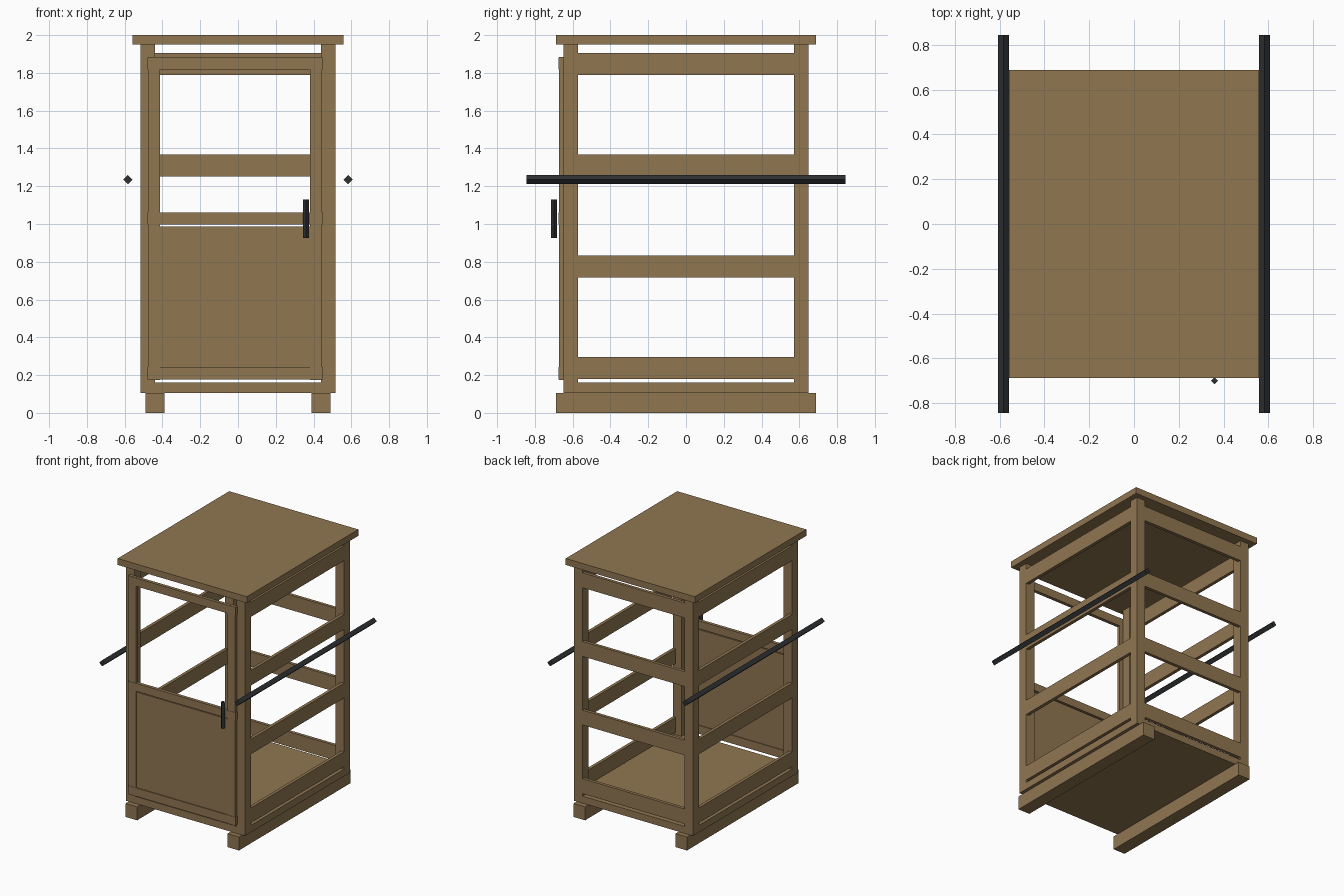
import bpy
import math

cube = bpy.data.objects.get("Cube")
if cube:
    bpy.data.objects.remove(cube, do_unlink=True)


def make_material(name, rgb):
    mat = bpy.data.materials.new(name)
    mat.use_nodes = True
    color = (*rgb, 1.0)
    mat.diffuse_color = color
    mat.node_tree.nodes["Principled BSDF"].inputs["Base Color"].default_value = color
    return mat


wood = make_material("brown wood", (0.28, 0.18, 0.083))
iron = make_material("dark iron", (0.028, 0.03, 0.032))


def box(name, xs, ys, zs):
    """Wooden board given by its extent on each axis."""
    spans = (xs, ys, zs)
    bpy.ops.mesh.primitive_cube_add(size=1, location=[(a + b) / 2 for a, b in spans])
    obj = bpy.context.object
    obj.name = name
    obj.scale = [b - a for a, b in spans]
    bpy.ops.object.transform_apply(location=False, rotation=False, scale=True)
    obj.data.materials.append(wood)


def bar(name, center, radius, length, rotation=(0, 0, 0)):
    """Four-sided iron bar set on edge."""
    bpy.ops.mesh.primitive_cylinder_add(vertices=4, radius=radius, depth=length,
                                        location=center, rotation=rotation)
    obj = bpy.context.object
    obj.name = name
    obj.data.materials.append(iron)


def span(side, inner, outer):
    return tuple(sorted((side * inner, side * outer)))


W, D = 0.515, 0.648        # outer half width and half depth of the frame
POST, BOARD = 0.075, 0.025
SIDES = (("left", 1), ("right", -1))

# Floor and roof
box("floor", (-W, W), (-D, D), (0.105, 0.16))
box("roof", (-0.558, 0.558), (-0.688, 0.688), (1.95, 2.0))

# Skids, corner posts and carrying poles
for label, s in SIDES:
    box(f"{label}_skid", span(s, 0.39, 0.49), (-0.688, 0.688), (0, 0.105))
    for end, e in (("front", -1), ("back", 1)):
        box(f"{label}_{end}_post", span(s, W - POST, W), span(e, D - POST, D), (0.16, 1.95))
    bar(f"{label}_carrying_pole", (s * 0.583, 0, 1.235), 0.024, 1.69, (math.pi / 2, 0, 0))

# Four levels of rails on the sides and back, flush with the posts
for level in range(4):
    zs = (0.18 + 0.536 * level, 0.296 + 0.536 * level)
    for label, s in SIDES:
        box(f"{label}_rail_{level + 1}", span(s, W - BOARD, W), (POST - D, D - POST), zs)
    box(f"back_rail_{level + 1}", (POST - W, W - POST), (D - BOARD, D), zs)

# Door with an open upper half and a panelled lower half
DOOR_Y = (-0.673, -0.649)
for label, xs in (("right", (-0.476, -0.412)), ("left", (0.382, 0.446))):
    box(f"door_{label}_stile", xs, DOOR_Y, (0.175, 1.884))
for label, zs in (("bottom", (0.178, 0.243)), ("middle", (0.998, 1.06)), ("top", (1.818, 1.882))):
    box(f"door_{label}_rail", (-0.48, 0.45), (DOOR_Y[0] - 0.002, DOOR_Y[1]), zs)
box("door_panel", (-0.412, 0.382), (-0.667, -0.655), (0.243, 0.988))

# Door handle
bar("door_handle", (0.36, -0.7, 1.028), 0.016, 0.205)
